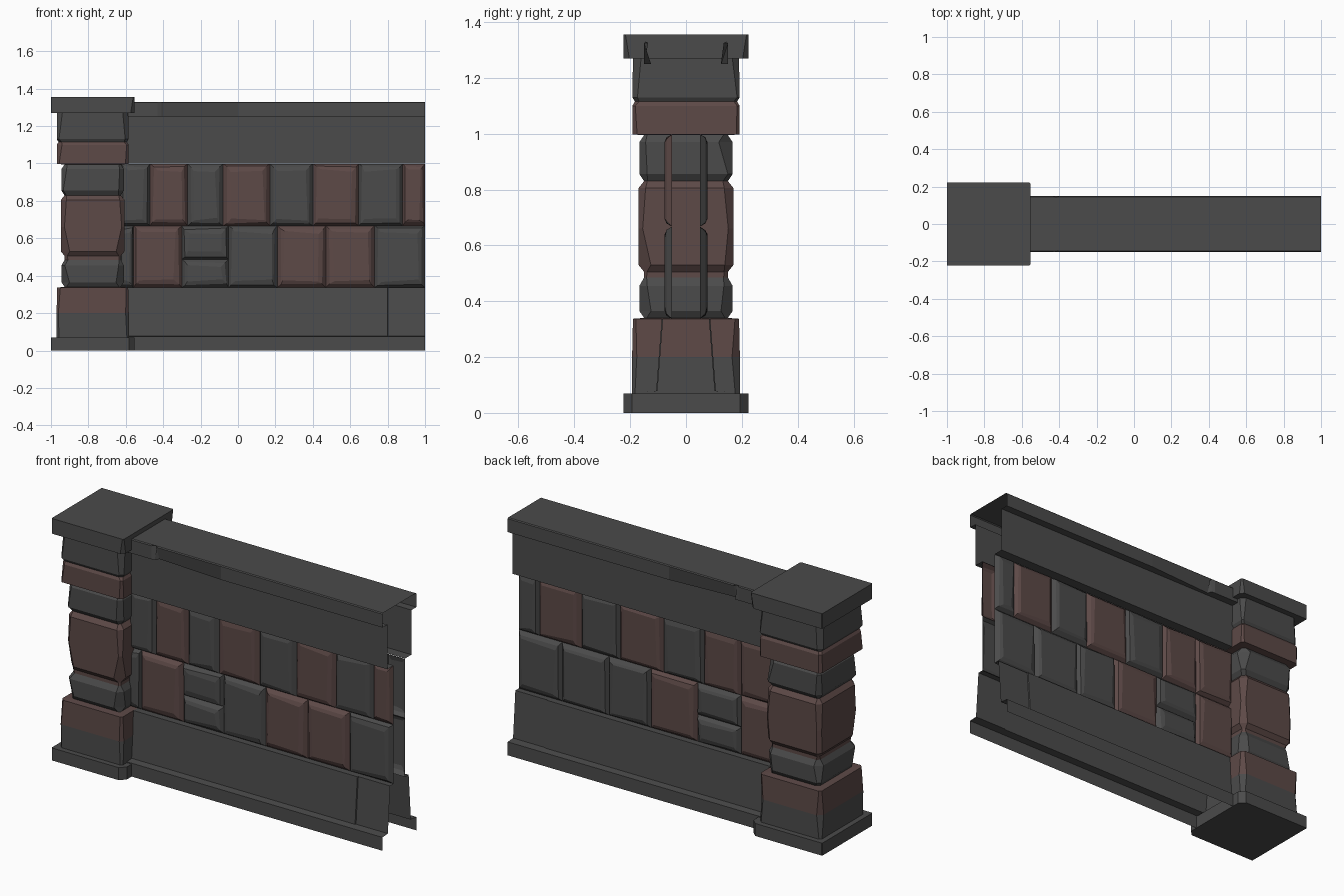
import bpy, random
from mathutils import Vector

if "Cube" in bpy.data.objects:
    bpy.data.objects.remove(bpy.data.objects["Cube"])

random.seed(4)


def material(name, rgb):
    m = bpy.data.materials.new(name)
    m.diffuse_color = (*rgb, 1)
    m.use_nodes = True
    m.node_tree.nodes["Principled BSDF"].inputs["Base Color"].default_value = m.diffuse_color
    return m


GREY = material("grey_stone", (0.07, 0.07, 0.07))
RED = material("red_stone", (0.11, 0.067, 0.063))


def make(name, verts, faces, mats=None, mat=GREY):
    me = bpy.data.meshes.new(name)
    me.from_pydata(verts, [], faces)
    if mats:
        me.materials.append(GREY)
        me.materials.append(RED)
        for p, m in zip(me.polygons, mats):
            p.material_index = m
    else:
        me.materials.append(mat)
    ob = bpy.data.objects.new(name, me)
    bpy.context.collection.objects.link(ob)
    return ob


def bridge(count, size, closed):
    """Quads joining consecutive rows of points."""
    faces = []
    for r in range(count - 1):
        for i in range(size if closed else size - 1):
            j = (i + 1) % size
            faces.append((r * size + i, r * size + j,
                          (r + 1) * size + j, (r + 1) * size + i))
    return faces


# Pillar: stacked stones lofted from chamfered squares
# each row: height, half width, largest corner chip, red (1) or grey (0) below it
rings = [(0, .223, .03, 0), (.07, .223, .03, 0),
         (.07, .193, .03, 0), (.2, .193, .03, 0), (.337, .19, .02, 1),
         (.34, .15, .02, 1), (.365, .167, .05, 0), (.455, .167, .04, 0), (.485, .15, .02, 0),
         (.505, .15, .02, 1), (.53, .17, .05, 1), (.66, .17, .02, 1), (.805, .17, .05, 1),
         (.83, .15, .02, 1), (.855, .167, .04, 0), (.97, .167, .05, 0), (.995, .15, .02, 0),
         (.997, .192, .02, 1), (1.10, .192, .03, 1), (1.115, .183, .02, 1),
         (1.13, .192, .03, 0), (1.27, .19, .03, 0),
         (1.27, .223, .02, 0), (1.355, .223, .006, 0)]
corners = [Vector(c) for c in ((-1, -1), (1, -1), (1, 1), (-1, 1))]
verts = []
for z, h, chip, red in rings:
    for i, c in enumerate(corners):
        plinth = h > .2
        d = chip if plinth else random.uniform(.008, chip)
        if plinth and c.x < 0:
            d = .003
        for other in (corners[i - 1], corners[(i + 1) % 4]):
            p = c * h + (other - c) * 0.5 * d
            verts.append((p.x - .777, p.y, z))
faces = bridge(len(rings), 8, True)
mats = [rings[r + 1][3] for r in range(len(rings) - 1) for _ in range(8)]
last = 8 * (len(rings) - 1)
faces += [tuple(range(7, -1, -1)), tuple(range(last, last + 8))]
make("pillar", verts, faces, mats + [0, 0])


# Wall bands: open sheets, a profile swept through stations along x
def sheet(name, stations, profile_at):
    verts = []
    for x in stations:
        row = profile_at(x)
        verts += [(x, y, z) for y, z in row]
    n = len(row)
    faces = [tuple(reversed(f)) for f in bridge(len(stations), n, False)]
    return make(name, verts, [(f[0], f[1], f[2], f[3]) for f in faces])


# Top band with coping, including the broken wedge under the lip
def coping(x):
    lip = .125 if x == -.40 else .15
    notch = .135 if x == -.41 else .15
    half = [(.05, 1.0), (.107, 1.0), (.107, 1.25), (lip, 1.25), (notch, 1.325), (.145, 1.33)]
    return [(-y, z) for y, z in half] + half[::-1]


sheet("top_band", [-.63, -.43, -.41, -.40, 0, 1], coping)

# Sloping foot band on each side, with a slab joint near the open end
for s, side in ((-1, "front"), (1, "back")):
    def foot(x, s=s):
        k = .005 if x > .8 else 0
        p = [(.15, 0), (.15, .075), (.107 - k, .078), (.087 - k, .337), (.05, .337)]
        p = [(s * y, z) for y, z in p]
        return p if s < 0 else p[::-1]
    sheet("foot_band_" + side, [-.63, .80, .803, 1], foot)


# Bricks: open-backed bevelled blocks
def brick(name, s, x0, x1, z0, z1, mat):
    verts = []
    w = min(1, (x1 - x0) / .15)
    for depth, inset, jit in ((.05, 0, 0), (.070, .016, .005), (.077, .036, .009)):
        for cx, cz, ix, iz in ((x0, z0, 1, 1), (x1, z0, -1, 1), (x1, z1, -1, -1), (x0, z1, 1, -1)):
            j = random.uniform(-jit, jit)
            k = random.uniform(-jit, jit)
            verts.append((cx + ix * w * (inset + j), s * depth, cz + iz * (inset + k)))
    faces = bridge(3, 4, True) + [(8, 9, 10, 11)]
    if s > 0:
        faces = [f[::-1] for f in faces]
    make(name, verts, faces, mat=mat)


rows = {  # joints along x, and colour of each brick
    ("front", "upper"): ([-.63, -.47, -.27, -.08, .17, .40, .645, .88, 1], "grgrgrgr"),
    ("front", "lower"): ([-.63, -.56, -.30, -.05, .21, .47, .73, 1], "grggrrg"),
    ("back", "upper"): ([-.63, -.38, -.15, .10, .37, .61, .87, 1], "rrgrgrg"),
    ("back", "lower"): ([-.63, -.38, -.11, .18, .44, .73, 1], "rgrggg"),
}
for (side, level), (joints, colours) in rows.items():
    s = -1 if side == "front" else 1
    z0, z1 = (.667, .998) if level == "upper" else (.337, .667)
    for i, c in enumerate(colours):
        name = f"brick_{side}_{level}_{i + 1}"
        m = RED if c == "r" else GREY
        a, b = joints[i], joints[i + 1]
        # one cracked brick per side in the lower row
        if level == "lower" and i == (2 if s < 0 else 1):
            brick(name + "_bottom", s, a, b, z0, .488, m)
            brick(name + "_top", s, a, b, .488, z1, m)
        else:
            brick(name, s, a, b, z0, z1, m)
